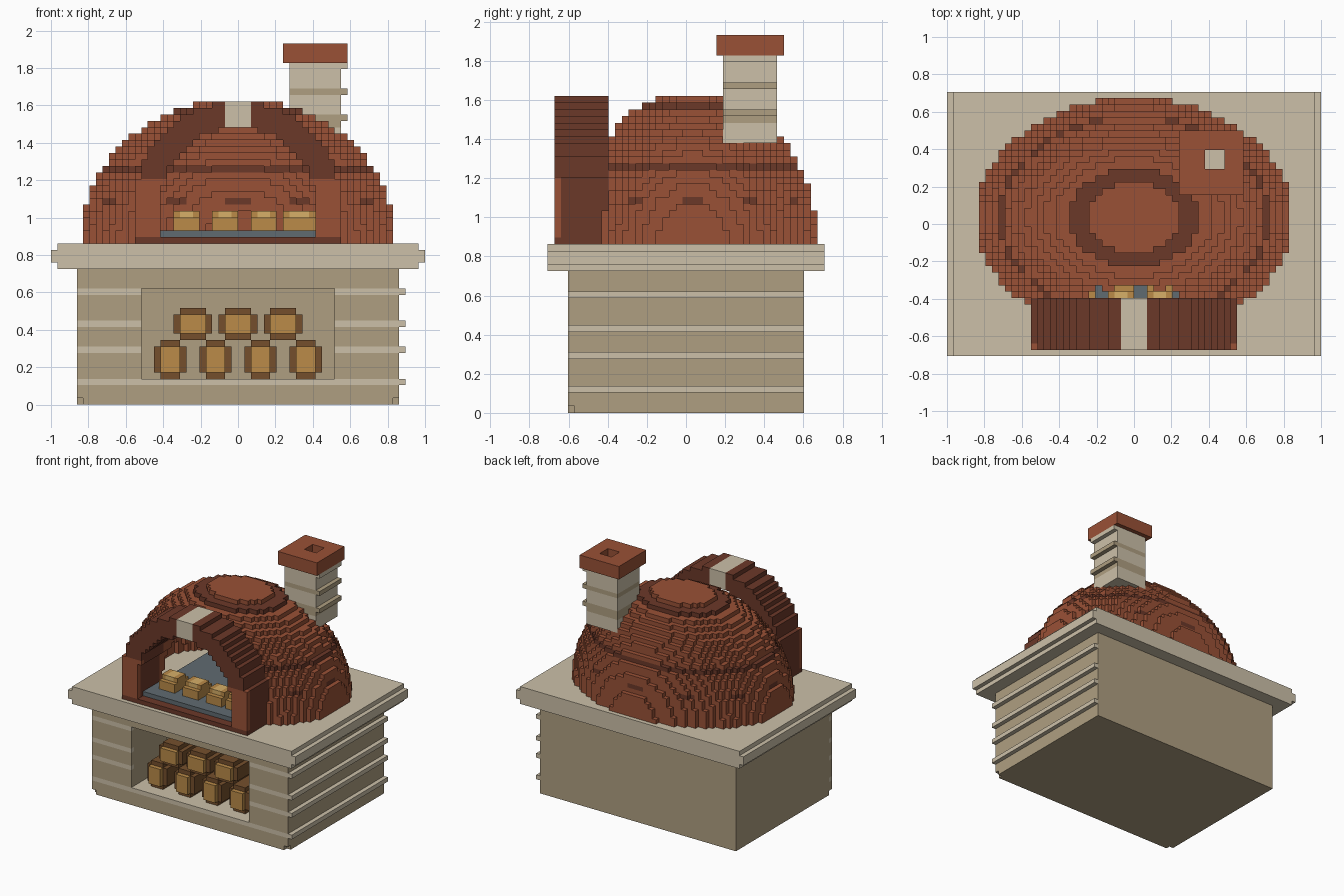
import bpy, bmesh, math

if "Cube" in bpy.data.objects:
    bpy.data.objects.remove(bpy.data.objects["Cube"])

V = 2 / 58                       # block size
COL = {"brick": (152, 82, 57), "dark_brick": (107, 59, 45), "stone": (173, 157, 128),
       "pale_stone": (203, 191, 167), "slate": (96, 106, 112), "wood": (185, 138, 74),
       "bark": (116, 80, 48), "crust": (214, 174, 104)}
NAMES = list(COL)
mats = {}
for n, c in COL.items():
    mats[n] = bpy.data.materials.new(n)
    mats[n].diffuse_color = [(v / 255) ** 2.2 for v in c] + [1]

cells = {}                       # (i, j, k) -> (part, colour)


def box(part, col, x0, x1, y0, y1, z0, z1):
    for i in range(x0, x1):
        for j in range(y0, y1):
            for k in range(z0, z1):
                if col:
                    cells[i, j, k] = (part, col)
                else:
                    cells.pop((i, j, k), None)


# Plinth with pale courses on the front and ribs on the right
box("plinth", "stone", -25, 25, -17, 18, 0, 21)
for k in (3, 8, 12, 17):
    box("plinth", "pale_stone", -25, 25, -17, -16, k, k + 1)
    box("plinth", "pale_stone", 25, 26, -17, 18, k, k + 1)
for i in (-25, 24):
    box("plinth", None, i, i + 1, -17, -16, 0, 1)

# Wood store niche
box("plinth", None, -15, 15, -17, -4, 4, 18)
box("plinth", "pale_stone", -15, 15, -17, -4, 3, 4)


def log(x0, w, z0, h):
    x1, z1 = x0 + w, z0 + h
    box("firewood", "bark", x0, x1, -14, -4, z0 + 1, z1 - 1)
    box("firewood", "bark", x0 + 1, x1 - 1, -14, -4, z0, z1)
    box("firewood", "wood", x0 + 1, x1 - 1, -15, -13, z0 + 1, z1 - 1)


for x in (-13, -6, 1, 8):
    log(x, 5, 4, 6)
for x in (-10, -3, 4):
    log(x, 6, 10, 5)

# Worktop slab
box("worktop", "pale_stone", -28, 28, -20, 21, 21, 25)
box("worktop", "pale_stone", -29, 29, -20, 21, 22, 24)


def inside(i, j, k, a, b, c):
    return ((i + .5) / a) ** 2 + ((j - 1) / b) ** 2 + ((k + .5) / c) ** 2 <= 1


def in_arch(i, k, r):
    h = k + .5 - 31
    return abs(i + .5) < r and (h < 0 or (i + .5) ** 2 + h * h <= r * r)


# Hollow stepped dome, with dark courses and a tunnel to the mouth
for i in range(-25, 25):
    for j in range(-18, 21):
        for k in range(22):
            if inside(i, j, k, 24.5, 18.5, 22.5) and not inside(i, j, k, 20.5, 14.5, 18.5):
                if j <= 1 and in_arch(i, k + 25, 12):
                    continue
                ang = math.atan2((j - 1) / 18, (i + .5) / 24)
                dark = k in (11, 20) or (k == 6 and math.cos(ang * 12) > .55)
                cells[i, j, k + 25] = ("dome", "dark_brick" if dark else "brick")

# Front arch with brick piers, sill and keystone
for i in range(-16, 16):
    for k in range(25, 47):
        for j in range(-19, -11):
            cells.pop((i, j, k), None)
            if in_arch(i, k, 16) and (k == 25 or not in_arch(i, k, 12)):
                pier = j == -19 and 25 < k < 35
                cells[i, j, k] = ("arch", "brick" if pier else "dark_brick")
box("keystone", "pale_stone", -2, 2, -19, -11, 43, 47)

# Hearth floor and baking tray
box("hearth", "dark_brick", -12, 12, -11, 11, 25, 26)
box("tray", "slate", -12, 12, -17, 9, 26, 27)

# Loaves
for x, w in ((-10, 4), (-4, 4), (2, 4), (7, 5)):
    box("loaves", "wood", x, x + w, -14, -9, 27, 29)
    box("loaves", "wood", x, x + w, -13, -10, 29, 30)
    box("loaves", "crust", x + 1, x + w - 1, -13, -10, 29, 30)

# Chimney with ribs and hollow cap
box("chimney", "pale_stone", 8, 16, 6, 14, 40, 53)
for k in (43, 44, 48):
    box("chimney", "stone", 8, 16, 6, 14, k, k + 1)
for k in (44, 48, 52):
    box("chimney", "pale_stone" if k == 52 else "stone", 16, 17, 6, 14, k, k + 1)
box("chimney_cap", "brick", 7, 17, 5, 15, 53, 56)
box("chimney_cap", None, 11, 14, 9, 12, 53, 56)

# Emit the exposed faces of every part
FACES = {(1, 0, 0): ((1, 0, 0), (1, 1, 0), (1, 1, 1), (1, 0, 1)),
         (-1, 0, 0): ((0, 0, 0), (0, 0, 1), (0, 1, 1), (0, 1, 0)),
         (0, 1, 0): ((0, 1, 0), (0, 1, 1), (1, 1, 1), (1, 1, 0)),
         (0, -1, 0): ((0, 0, 0), (1, 0, 0), (1, 0, 1), (0, 0, 1)),
         (0, 0, 1): ((0, 0, 1), (1, 0, 1), (1, 1, 1), (0, 1, 1)),
         (0, 0, -1): ((0, 0, 0), (0, 1, 0), (1, 1, 0), (1, 0, 0))}
for part in sorted({p for p, _ in cells.values()}):
    bm = bmesh.new()
    verts = {}
    used = []
    for (i, j, k), (p, col) in cells.items():
        if p != part:
            continue
        if col not in used:
            used.append(col)
        for (dx, dy, dz), quad in FACES.items():
            if (i + dx, j + dy, k + dz) in cells:
                continue
            ring = []
            for a, b, c in quad:
                key = (i + a, j + b, k + c)
                if key not in verts:
                    verts[key] = bm.verts.new((key[0] * V, (key[1] - .5) * V, key[2] * V))
                ring.append(verts[key])
            bm.faces.new(ring).material_index = used.index(col)
    me = bpy.data.meshes.new(part)
    bm.to_mesh(me)
    bm.free()
    for col in used:
        me.materials.append(mats[col])
    bpy.context.collection.objects.link(bpy.data.objects.new(part, me))

for m in bpy.data.materials:
    if m.users and not m.is_grease_pencil:
        m.use_nodes = True
        m.node_tree.nodes["Principled BSDF"].inputs["Base Color"].default_value = m.diffuse_color
